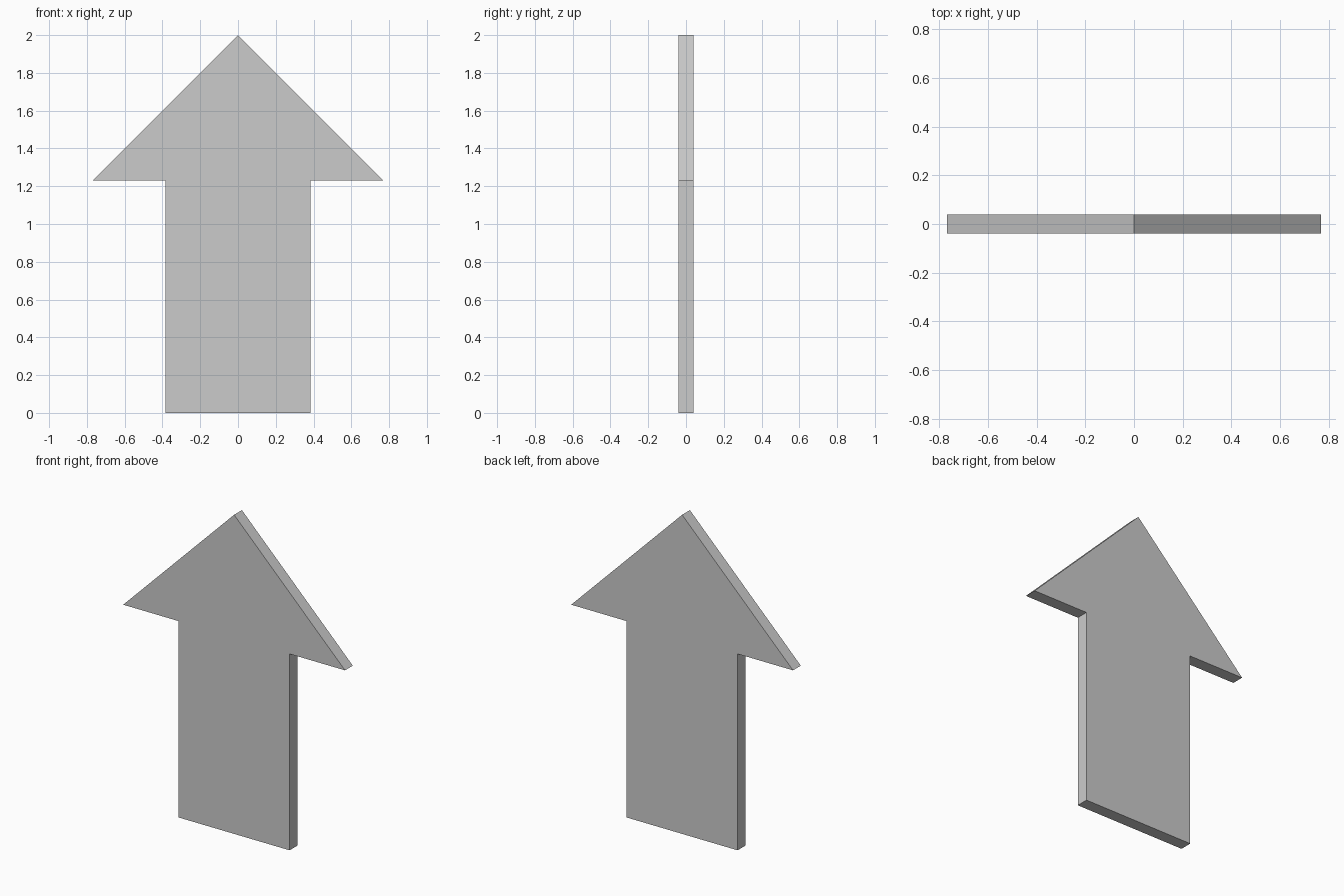
import bpy, bmesh

if "Cube" in bpy.data.objects:
    bpy.data.objects.remove(bpy.data.objects["Cube"])

U = 1 / 13          # design unit: arrow is 26 units tall, 1 unit thick

# Right half of the arrow outline (x, z), mirrored for the left half
half = [(5, 0), (5, 16), (10, 16), (0, 26)]
outline = half + [(-x, z) for x, z in reversed(half[:-1])]

# Flat arrow profile extruded to a thin slab
bm = bmesh.new()
face = bm.faces.new([bm.verts.new((x * U, -U / 2, z * U)) for x, z in outline])
slab = bmesh.ops.extrude_face_region(bm, geom=[face], use_keep_orig=True)
moved = [v for v in slab["geom"] if isinstance(v, bmesh.types.BMVert)]
bmesh.ops.translate(bm, verts=moved, vec=(0, U, 0))
bmesh.ops.recalc_face_normals(bm, faces=bm.faces)

mesh = bpy.data.meshes.new("arrow")
bm.to_mesh(mesh)
bm.free()
bpy.context.collection.objects.link(bpy.data.objects.new("arrow", mesh))
